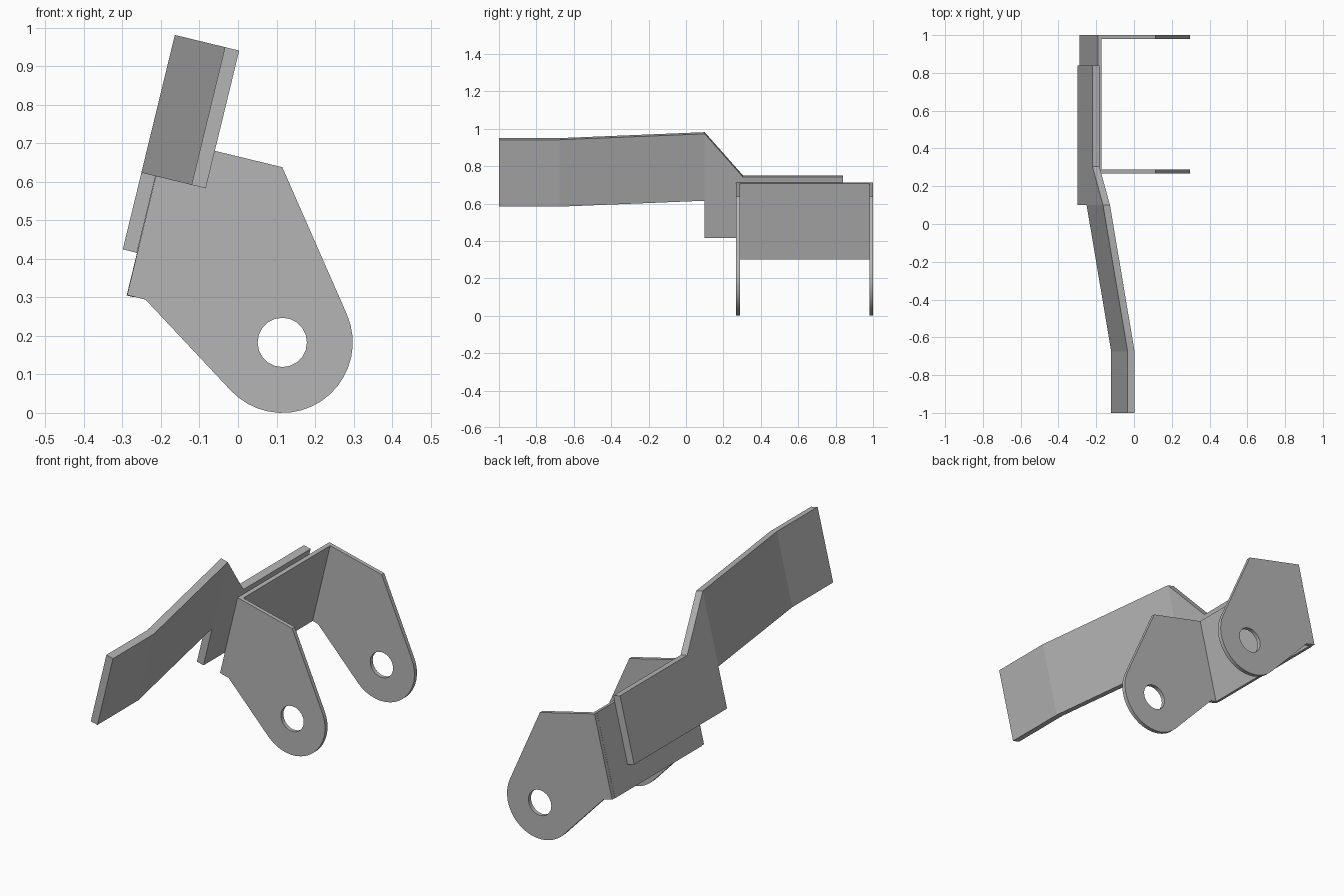
import bpy, bmesh, math
from mathutils import Vector

cube = bpy.data.objects.get("Cube")
if cube:
    bpy.data.objects.remove(cube, do_unlink=True)

grey = bpy.data.materials.new("plain grey metal")
grey.use_nodes = True
grey.diffuse_color = (0.46, 0.46, 0.46, 1)
grey.node_tree.nodes["Principled BSDF"].inputs["Base Color"].default_value = (0.46, 0.46, 0.46, 1)

# Tilted frame of the bracket: N crosses the sheet, U runs up along it
TILT = math.radians(13.65)
N = Vector((math.cos(TILT), 0, -math.sin(TILT)))
U = Vector((math.sin(TILT), 0, math.cos(TILT)))
Y = Vector((0, 1, 0))


def at(n, y, u):
    return N * n + Y * y + U * u


def prism(name, outline, sweep):
    """Extrude a closed outline along a vector."""
    bm = bmesh.new()
    face = bm.faces.new([bm.verts.new(p) for p in outline])
    top = bmesh.ops.extrude_face_region(bm, geom=[face], use_keep_orig=True)
    moved = [g for g in top["geom"] if isinstance(g, bmesh.types.BMVert)]
    bmesh.ops.translate(bm, verts=moved, vec=sweep)
    bmesh.ops.recalc_face_normals(bm, faces=bm.faces)
    mesh = bpy.data.meshes.new(name)
    bm.to_mesh(mesh)
    bm.free()
    mesh.materials.append(grey)
    obj = bpy.data.objects.new(name, mesh)
    bpy.context.collection.objects.link(obj)
    return obj


def arc(radius, start, end, steps):
    """Points around the pivot hole centre, in degrees."""
    angles = [math.radians(start + (end - start) * i / steps) for i in range(steps + 1)]
    return [(0.115 + radius * math.cos(a), 0.183 + radius * math.sin(a)) for a in angles]


# Sheet faces and edges measured in the tilted frame
OUTER, INNER, WEB_IN = -0.391, -0.353, -0.334
LEG_LOW, LEG_TOP = 0.547, 0.915
SHIFT = 0.134
BEND_A, BEND_B = 0.10, -0.675

# Pivot lugs with round ends and holes
lug_outline = [(-0.19, 0.712), (0.115, 0.638)] + arc(0.183, 23.7, -137, 18)
lug_outline += [(-0.24, 0.294), (-0.288, 0.306)]
for name, y in (("front_lug", 0.268), ("rear_lug", 0.98)):
    lug = prism(name, [(x, y, z) for x, z in lug_outline], Y * 0.02)
    cutter = prism("hole_cutter", [(x, y - 0.05, z) for x, z in arc(0.064, 0, 360, 20)[:-1]], Y * 0.12)
    cutter.hide_render = True
    hole = lug.modifiers.new("hole", "BOOLEAN")
    hole.operation = "DIFFERENCE"
    hole.solver = "EXACT"
    hole.object = cutter
    bpy.ops.object.select_all(action="DESELECT")
    lug.select_set(True)
    bpy.context.view_layer.objects.active = lug
    bpy.ops.object.modifier_apply(modifier="hole")
    bpy.data.objects.remove(cutter, do_unlink=True)
    bpy.ops.object.shade_smooth_by_angle()

# Web joining the two lugs
prism("bracket_web", [at(INNER, y, u) for y, u in
      ((0.288, 0.228), (0.98, 0.228), (0.98, 0.647), (0.288, 0.647))], N * (WEB_IN - INNER))

# Mounting plate lying against the web, rising to the arm
prism("mounting_plate", [at(OUTER, y, u) for y, u in
      ((0.84, 0.342), (0.84, 0.677), (0.305, 0.677), (BEND_A, LEG_TOP), (BEND_A, 0.342))],
      N * (INNER - OUTER))

# Bent arm: slanted length, then a straight end
for name, (y0, n0), (y1, n1) in (
        ("slanted_arm", (BEND_A, 0), (BEND_B, SHIFT)),
        ("arm_end", (BEND_B, SHIFT), (-1.0, SHIFT))):
    prism(name, [at(OUTER + n0, y0, LEG_LOW), at(INNER + n0, y0, LEG_LOW),
                 at(INNER + n1, y1, LEG_LOW), at(OUTER + n1, y1, LEG_LOW)],
          U * (LEG_TOP - LEG_LOW))
